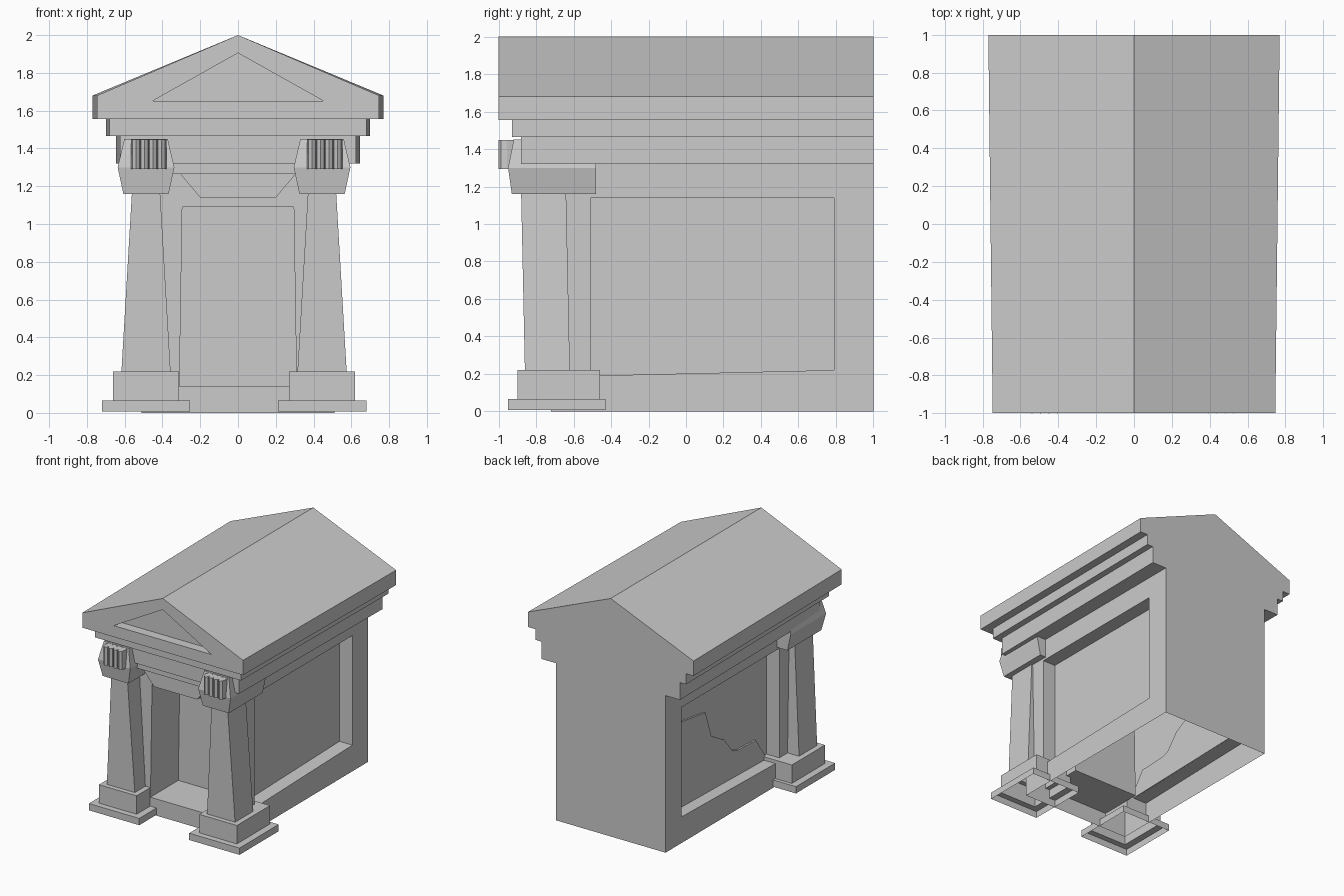
import bpy
import bmesh
import math

if "Cube" in bpy.data.objects:
    bpy.data.objects.remove(bpy.data.objects["Cube"])


def make(name, verts, faces):
    me = bpy.data.meshes.new(name)
    bm = bmesh.new()
    vs = [bm.verts.new(v) for v in verts]
    for f in faces:
        bm.faces.new([vs[i] for i in f])
    bmesh.ops.recalc_face_normals(bm, faces=bm.faces)
    bm.to_mesh(me)
    bm.free()
    ob = bpy.data.objects.new(name, me)
    bpy.context.collection.objects.link(ob)
    return ob


def prism(name, profile, a, b, axis='y', taper=1.0):
    """Extrude a 2D profile along y (points x,z) or x (points y,z)."""
    n = len(profile)
    if axis == 'y':
        verts = [(x * taper, a, z) for x, z in profile] + [(x, b, z) for x, z in profile]
    else:
        verts = [(a, y, z) for y, z in profile] + [(b, y, z) for y, z in profile]
    faces = [list(range(n)), list(range(n, 2 * n))]
    faces += [[i, (i + 1) % n, n + (i + 1) % n, n + i] for i in range(n)]
    return make(name, verts, faces)


def rect(w, z0, z1):
    return [(-w, z0), (w, z0), (w, z1), (-w, z1)]


def cut(ob, cutters):
    for c in cutters:
        m = ob.modifiers.new('cut', 'BOOLEAN')
        m.operation = 'DIFFERENCE'
        m.solver = 'EXACT'
        m.object = c
    dg = bpy.context.evaluated_depsgraph_get()
    me = bpy.data.meshes.new_from_object(ob.evaluated_get(dg))
    ob.modifiers.clear()
    ob.data = me
    for c in cutters:
        bpy.data.objects.remove(c)


def loft(name, cx, rings):
    """Skin rectangular rings (half width, y front, y back, z), open at the bottom."""
    verts = []
    for w, y0, y1, z in rings:
        verts += [(cx - w, y0, z), (cx + w, y0, z), (cx + w, y1, z), (cx - w, y1, z)]
    faces = []
    for r in range(len(rings) - 1):
        for i in range(4):
            j = (i + 1) % 4
            faces.append([4 * r + i, 4 * r + j, 4 * r + 4 + j, 4 * r + 4 + i])
    k = 4 * (len(rings) - 1)
    faces.append([k, k + 1, k + 2, k + 3])
    return make(name, verts, faces)


# Hollow building body with a door niche and side panel recesses
body = prism('body', rect(0.51, 0, 1.33), -0.72, 1.0)
panel = [(-0.51, 0.19), (0.79, 0.22), (0.79, 1.14), (-0.51, 1.14)]
door = [(-0.31, 0.14), (0.31, 0.14), (0.295, 1.09), (-0.295, 1.09)]
cut(body, [prism('door_cutter', door, -0.9, -0.35),
           prism('panel_cutter_r', panel, 0.39, 0.7, 'x'),
           prism('panel_cutter_l', panel, -0.7, -0.39, 'x')])
bm = bmesh.new()
bm.from_mesh(body.data)
under = [f for f in bm.faces if f.normal.z < -0.9 and f.calc_center_median().z < 0.01]
bmesh.ops.delete(bm, geom=under, context='FACES')
bm.to_mesh(body.data)
bm.free()

# Cracked layer on the left side panel
crack = [(0.79, 0.22), (0.79, 0.97), (0.62, 0.93), (0.32, 0.89), (0.24, 0.66), (0.07, 0.565),
         (-0.04, 0.43), (-0.11, 0.41), (-0.35, 0.40), (-0.47, 0.23), (-0.47, 0.192)]
prism('cracked_panel', crack, -0.405, -0.38, 'x')

# Stepped entablature
prism('frieze', rect(0.645, 1.32, 1.47), -0.88, 1.0, taper=0.97)
prism('cornice', rect(0.70, 1.465, 1.56), -0.93, 1.0, taper=0.97)

# Gable roof with a recessed triangular pediment
roof = prism('roof', [(-0.77, 1.555), (0.77, 1.555), (0.77, 1.68), (0, 2.0), (-0.77, 1.68)],
             -1.0, 1.0, taper=0.97)
cut(roof, [prism('pediment_cutter', [(-0.455, 1.65), (0.455, 1.65), (0, 1.905)], -1.1, -0.92)])

# Lintel over the door
prism('lintel_bar', rect(0.5, 1.265, 1.325), -0.85, -0.71)
prism('lintel_bracket', [(-0.31, 1.27), (-0.2, 1.14), (0.2, 1.14), (0.31, 1.27)], -0.83, -0.71)

# Columns: footing, plinth, tapered shaft and flared capital in one skin
for side, cx in (('left', -0.487), ('right', 0.445)):
    loft('column_' + side, cx, [
        (0.234, -0.95, -0.43, 0.008), (0.234, -0.95, -0.43, 0.065),
        (0.175, -0.90, -0.46, 0.065), (0.175, -0.90, -0.46, 0.22),
        (0.13, -0.86, -0.62, 0.22), (0.075, -0.88, -0.64, 1.16),
        (0.12, -0.93, -0.48, 1.16), (0.15, -0.95, -0.48, 1.30),
        (0.115, -0.92, -0.50, 1.45)])
    # Fluted front of the capital
    for i in range(4):
        fx = cx + 0.015 + (i - 1.5) * 0.045
        flute = bmesh.new()
        bmesh.ops.create_cone(flute, cap_ends=True, segments=8, radius1=0.026, radius2=0.026, depth=0.155)
        bmesh.ops.scale(flute, vec=(1, 1.8, 1), verts=flute.verts)
        bmesh.ops.translate(flute, vec=(fx, -0.955, 1.37), verts=flute.verts)
        me = bpy.data.meshes.new('capital_flute')
        flute.to_mesh(me)
        flute.free()
        bpy.context.collection.objects.link(bpy.data.objects.new('capital_flute_' + side, me))
